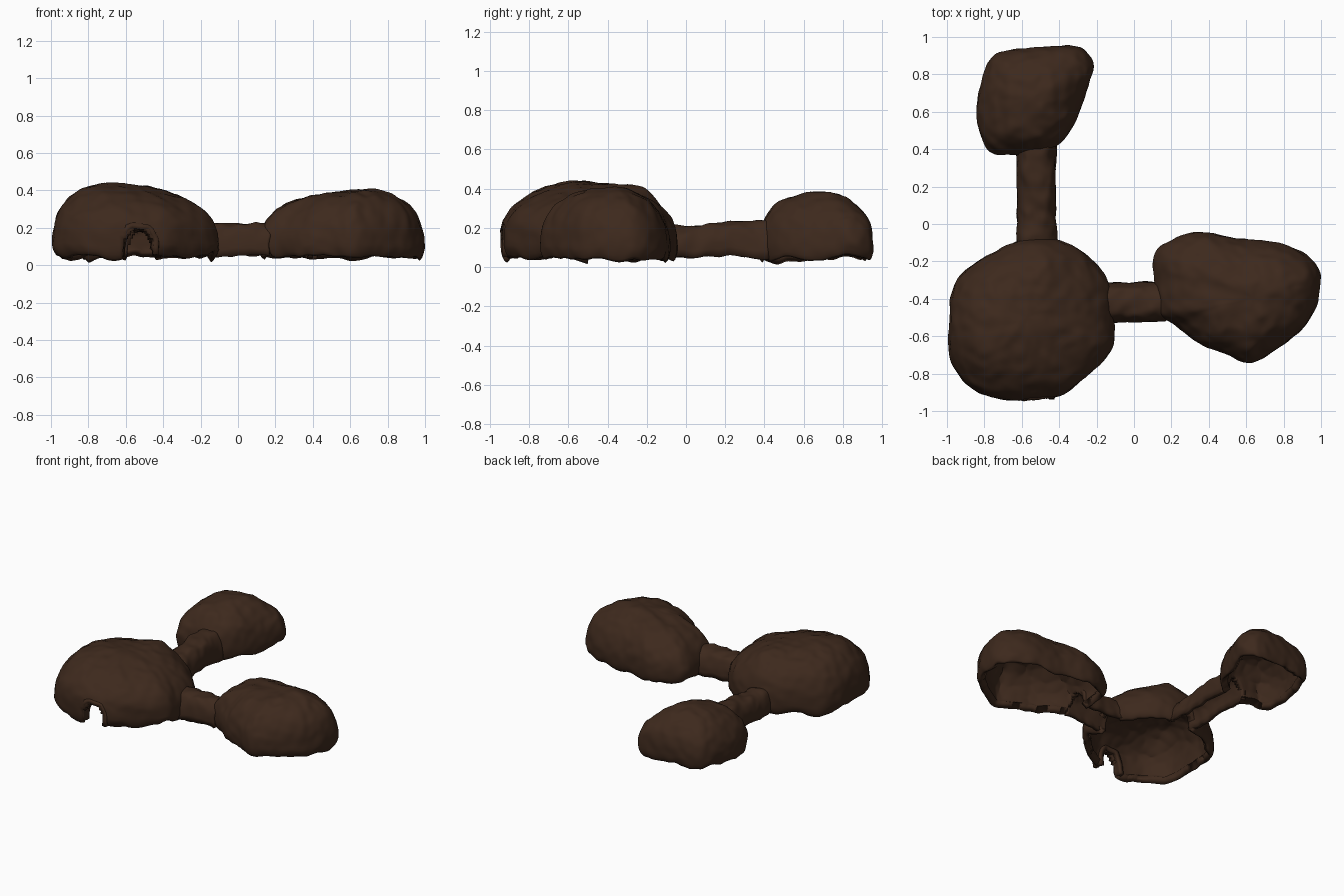
import bpy, bmesh, math
from mathutils import Vector, noise

if "Cube" in bpy.data.objects:
    bpy.data.objects.remove(bpy.data.objects["Cube"])

soil = bpy.data.materials.new("soil")
soil.diffuse_color = (0.047, 0.022, 0.012, 1)
soil.use_nodes = True
soil.node_tree.nodes["Principled BSDF"].inputs["Base Color"].default_value = soil.diffuse_color

# arched openings in the chamber walls: axis (0 = x, 1 = y), from, to, centre line, half width, top z
OPENINGS = [(1, -1.00, -0.72, -0.53, 0.080, 0.20),   # entrance
            (1, -0.25, 0.50, -0.52, 0.085, 0.19),    # back tunnel
            (0, -0.25, 0.30, -0.42, 0.085, 0.19)]    # right tunnel


def lumpy(p, amount=1.0):
    """Offset a point with two scales of earthy noise, gentler sideways."""
    a = noise.noise_vector(p * 5.0) * 0.018
    b = noise.noise_vector(p * 16.0) * 0.010
    d = (a + b) * amount
    return p + Vector((d.x * 0.6, d.y * 0.6, d.z))


def closed_curve(pts, per):
    """Catmull-Rom loop through the outline points."""
    out, n = [], len(pts)
    for i in range(n):
        p0, p1, p2, p3 = (Vector(pts[(i + k) % n]) for k in (-1, 0, 1, 2))
        for s in range(per):
            t = s / per
            out.append(0.5 * (2 * p1 + (p2 - p0) * t + (2 * p0 - 5 * p1 + 4 * p2 - p3) * t * t
                              + (3 * p1 - p0 - 3 * p2 + p3) * t ** 3))
    return out


def finish(name, bm, thickness):
    bmesh.ops.recalc_face_normals(bm, faces=bm.faces)
    top = max(bm.faces, key=lambda f: f.calc_center_median().z)
    if top.normal.z < 0:
        bmesh.ops.reverse_faces(bm, faces=bm.faces)
    me = bpy.data.meshes.new(name)
    bm.to_mesh(me)
    bm.free()
    me.shade_smooth()
    me.materials.append(soil)
    ob = bpy.data.objects.new(name, me)
    bpy.context.collection.objects.link(ob)
    mod = ob.modifiers.new("shell", 'SOLIDIFY')
    mod.thickness = thickness
    mod.offset = -1
    return ob


def bridge(bm, a, b, closed):
    n = len(a)
    for i in range(n if closed else n - 1):
        j = (i + 1) % n
        bm.faces.new((a[i], a[j], b[j], b[i]))


def in_opening(m):
    for axis, lo, hi, mid, half, top in OPENINGS:
        off = abs(m[1 - axis] - mid) / half
        if lo < m[axis] < hi and off < 1 and m.z < 0.08 + (top - 0.08) * math.sqrt(1 - off * off):
            return True
    return False


def chamber(name, outline, centre, top, power, tilt=(0, 0), bump=None):
    """Hollow dome, open underneath, lofted from a plan outline."""
    loop = closed_curve(outline, 13)
    c = Vector(centre)
    wall, levels = 0.11, 30
    prof = []
    for k in range(1, levels + 1):
        t = k / levels * math.pi / 2
        prof.append((math.sin(t) ** (2 / power),
                     wall + (top - wall) * max(math.cos(t), 0) ** (2 / power)))
    prof += [(0.998, 0.09), (0.985, 0.07), (0.965, 0.052), (0.935, 0.042)]
    bm = bmesh.new()
    apex = bm.verts.new(lumpy(Vector((c.x, c.y, top))))
    prev = None
    for r, z in prof:
        ring = []
        for p in loop:
            d = (p - c) * r
            zz = z
            if z > wall:
                zz += (z - wall) * (d.x * tilt[0] + d.y * tilt[1])
            if bump and z > wall:
                zz += bump[2] * math.exp(-(c + d - Vector(bump[:2])).length_squared / 0.009)
            v = lumpy(Vector((c.x + d.x, c.y + d.y, zz)))
            if z < wall:        # ragged bottom rim
                v.z += (wall - z) * 0.45 * noise.noise(Vector((v.x * 7, v.y * 7, 3)))
            v.z = max(v.z, 0.0)
            ring.append(bm.verts.new(v))
        if prev:
            bridge(bm, prev, ring, True)
        else:
            for i in range(len(ring)):
                bm.faces.new((apex, ring[i], ring[(i + 1) % len(ring)]))
        prev = ring
    # doorways
    gone = [f for f in bm.faces if in_opening(f.calc_center_median())]
    bmesh.ops.delete(bm, geom=gone, context='FACES')
    return finish(name, bm, 0.05)


def tunnel(name, start, end, half, heights):
    """Arched passage, open underneath."""
    a, b = Vector(start), Vector(end)
    along = (b - a).normalized()
    side = Vector((along.y, -along.x))
    steps = max(6, int((b - a).length / 0.014))
    bm = bmesh.new()
    prev = None
    for k in range(steps + 1):
        t = k / steps
        p = a.lerp(b, t)
        h = heights[0] + (heights[1] - heights[0]) * t
        ring = []
        for i in range(25):
            ang = math.pi * i / 24
            co = math.cos(ang)
            w = half * math.copysign(abs(co) ** 0.75, co)
            z = 0.055 + (h - 0.055) * max(math.sin(ang), 0) ** 0.75
            q = p + side * w
            ring.append(bm.verts.new(lumpy(Vector((q.x, q.y, z)), 1.2)))
        if prev:
            bridge(bm, prev, ring, False)
        prev = ring
    return finish(name, bm, 0.03)


# main chamber with the entrance
chamber("main_chamber",
        [(-0.11, -0.50), (-0.15, -0.28), (-0.32, -0.12), (-0.55, -0.08), (-0.77, -0.16),
         (-0.94, -0.29), (-0.99, -0.50), (-0.97, -0.74), (-0.82, -0.91), (-0.55, -0.945),
         (-0.35, -0.89), (-0.13, -0.69)],
        (-0.57, -0.50), 0.42, 2.5, (-0.3, 0), (-0.48, -0.22, 0.03))

# right chamber
chamber("right_chamber",
        [(0.11, -0.35), (0.11, -0.17), (0.21, -0.08), (0.35, -0.04), (0.57, -0.08),
         (0.83, -0.12), (0.98, -0.22), (0.99, -0.36), (0.93, -0.54), (0.76, -0.67),
         (0.61, -0.745), (0.48, -0.69), (0.35, -0.64), (0.22, -0.54), (0.12, -0.48)],
        (0.64, -0.40), 0.40, 2.3, (0.15, 0))

# back chamber
chamber("back_chamber",
        [(-0.775, 0.39), (-0.83, 0.53), (-0.83, 0.72), (-0.765, 0.89), (-0.62, 0.94),
         (-0.45, 0.95), (-0.29, 0.945), (-0.22, 0.86), (-0.26, 0.70), (-0.32, 0.54),
         (-0.40, 0.43), (-0.51, 0.37), (-0.66, 0.37)],
        (-0.54, 0.68), 0.385, 2.1, (0, -0.1))

# passages and the entrance arch
tunnel("back_tunnel", (-0.52, -0.14), (-0.52, 0.42), 0.105, (0.21, 0.24))
tunnel("right_tunnel", (-0.18, -0.42), (0.17, -0.42), 0.11, (0.23, 0.22))
tunnel("entrance_arch", (-0.53, -0.935), (-0.53, -0.86), 0.105, (0.225, 0.215))
